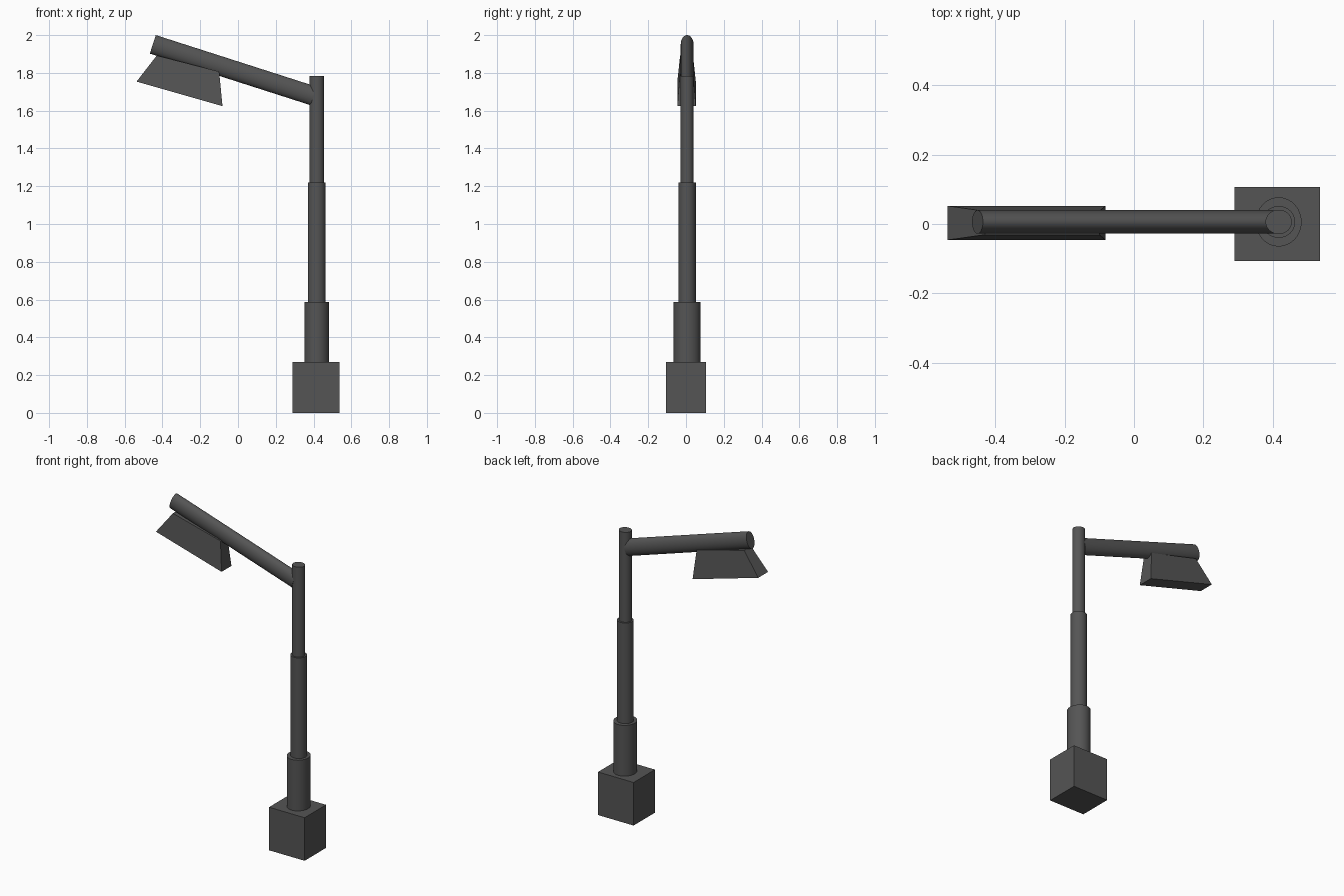
import bpy, bmesh, math
from mathutils import Vector

if "Cube" in bpy.data.objects:
    bpy.data.objects.remove(bpy.data.objects["Cube"])

POLE_X, POLE_Y = 0.417, 0.006

dark = bpy.data.materials.new("dark_metal")
dark.diffuse_color = (0.09, 0.09, 0.09, 1)
dark.use_nodes = True
dark.node_tree.nodes["Principled BSDF"].inputs["Base Color"].default_value = dark.diffuse_color


def finish(obj, name, smooth=False):
    obj.name = name
    obj.data.materials.append(dark)
    bpy.ops.object.transform_apply(location=False, rotation=False, scale=True)
    if smooth:
        bpy.ops.object.shade_smooth_by_angle(angle=math.radians(30))
    return obj


def tube(name, start, end, rx, ry):
    """Slightly oval cylinder between two points in the xz plane."""
    a, b = Vector(start), Vector(end)
    d = b - a
    bpy.ops.mesh.primitive_cylinder_add(
        vertices=32, radius=1, depth=d.length, location=(a + b) / 2,
        rotation=(0, math.atan2(d.x, d.z), 0))
    obj = bpy.context.object
    obj.scale = (rx, ry, 1)
    return finish(obj, name, smooth=True)


# Square foot block
bpy.ops.mesh.primitive_cube_add(size=1, location=(0.413, 0, 0.135))
bpy.context.object.scale = (0.247, 0.212, 0.27)
finish(bpy.context.object, "base_block")

# Stepped pole
for name, z0, z1, rx, ry in (
        ("lower_pole", 0.27, 0.588, 0.066, 0.071),
        ("middle_pole", 0.588, 1.219, 0.0475, 0.046),
        ("upper_pole", 1.219, 1.783, 0.038, 0.035)):
    tube(name, (POLE_X, POLE_Y, z0), (POLE_X, POLE_Y, z1), rx, ry)

# Sloping arm
tube("arm", (-0.451, POLE_Y, 1.951), (0.40, POLE_Y, 1.678), 0.0515, 0.034)

# Tapered lamp head: side profile with a narrower top
profile = [(-0.537, 1.754, 0.049), (-0.082, 1.624, 0.049),
           (-0.100, 1.807, 0.034), (-0.430, 1.892, 0.034)]
bm = bmesh.new()
front, back = [[bm.verts.new((x, 0.003 + s * w, z)) for x, z, w in profile]
               for s in (-1, 1)]
bm.faces.new(front)
bm.faces.new(back[::-1])
for i in range(4):
    j = (i + 1) % 4
    bm.faces.new((front[j], front[i], back[i], back[j]))
bmesh.ops.recalc_face_normals(bm, faces=bm.faces)
mesh = bpy.data.meshes.new("lamp_head")
bm.to_mesh(mesh)
bm.free()
lamp = bpy.data.objects.new("lamp_head", mesh)
bpy.context.collection.objects.link(lamp)
mesh.materials.append(dark)
